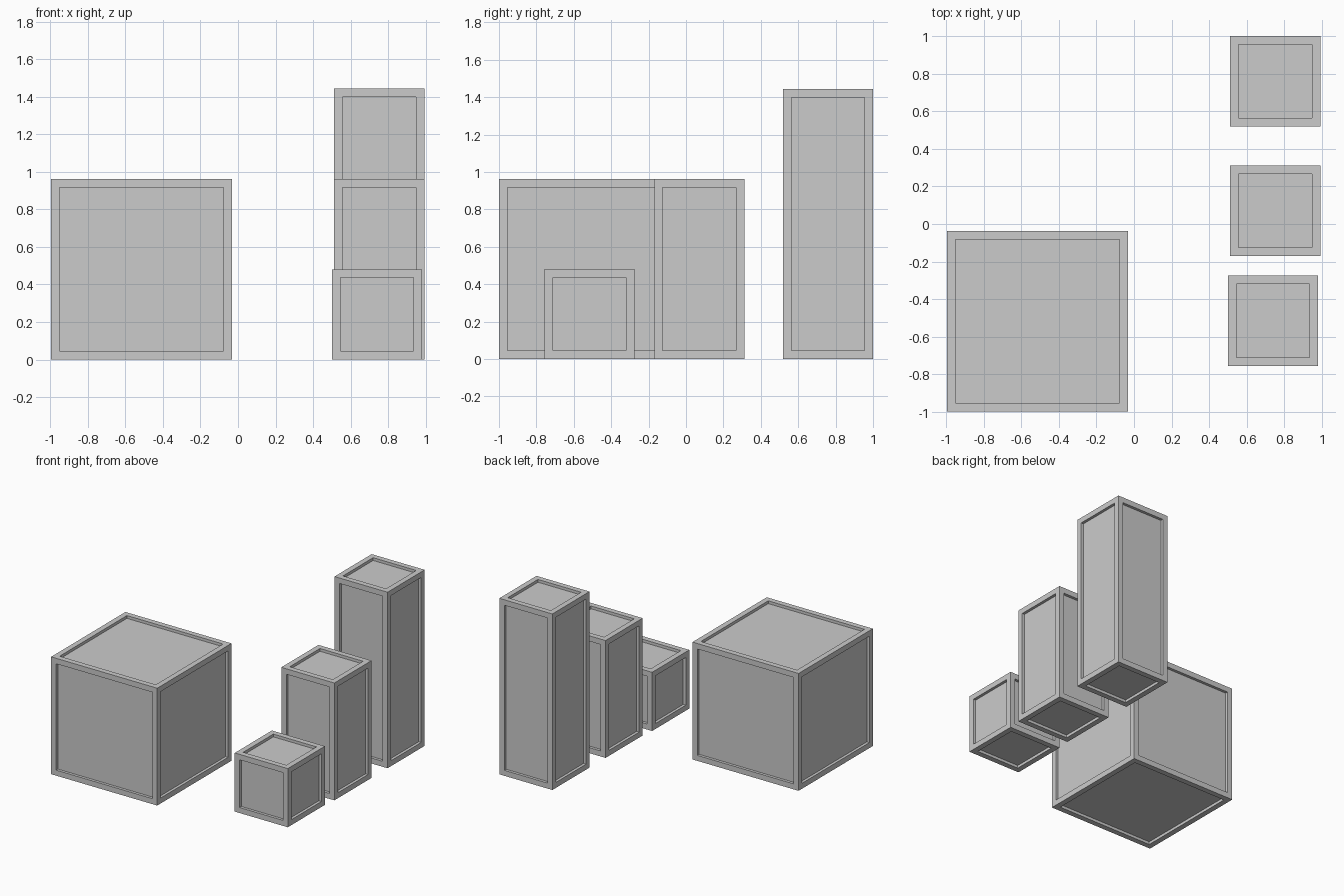
import bpy, bmesh
from mathutils import Vector

if "Cube" in bpy.data.objects:
    bpy.data.objects.remove(bpy.data.objects["Cube"])

MARGIN = 0.045   # frame width around each panel
DEPTH = 0.023    # how far each panel is sunk


def crate(name, cx, cy, w, d, h):
    """Box standing on z=0 with a framed, sunken panel on all six sides."""
    bm = bmesh.new()
    bmesh.ops.create_cube(bm, size=1)
    for v in bm.verts:
        v.co = Vector((v.co.x * w, v.co.y * d, (v.co.z + 0.5) * h))
    bm.normal_update()
    panels = list(bm.faces)
    # frame border
    bmesh.ops.inset_individual(bm, faces=panels, thickness=MARGIN, use_even_offset=True)
    # sink the panels with straight walls
    sunk = bmesh.ops.extrude_discrete_faces(bm, faces=panels)["faces"]
    bm.normal_update()
    for f in sunk:
        bmesh.ops.translate(bm, verts=f.verts[:], vec=-f.normal.copy() * DEPTH)
    bmesh.ops.recalc_face_normals(bm, faces=bm.faces[:])
    mesh = bpy.data.meshes.new(name)
    bm.to_mesh(mesh)
    bm.free()
    obj = bpy.data.objects.new(name, mesh)
    obj.location = (cx, cy, 0)
    bpy.context.collection.objects.link(obj)
    return obj


U = 0.481  # small crate edge

# large cube
crate("large_crate", -0.514, -0.518, 2 * U, 2 * U, 2 * U)

# row of small-footprint crates, one to three units tall
for name, x, y, units in (("small_crate", 0.740, -0.515, 1),
                          ("medium_crate", 0.752, 0.071, 2),
                          ("tall_crate", 0.752, 0.760, 3)):
    crate(name, x, y, U, U, units * U)
